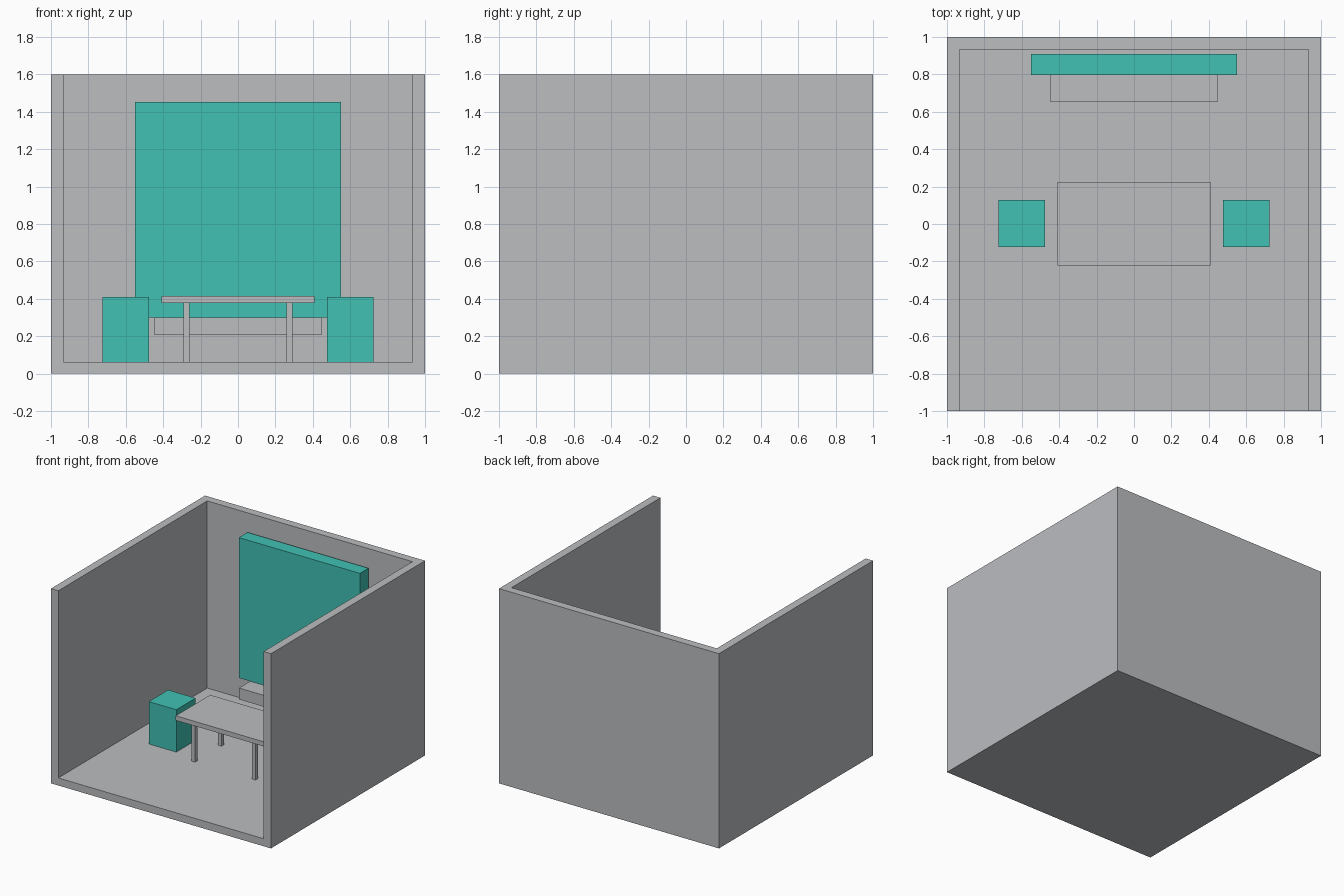
import bpy

default_cube = bpy.data.objects.get("Cube")
if default_cube:
    bpy.data.objects.remove(default_cube, do_unlink=True)


def material(name, colour):
    mat = bpy.data.materials.new(name)
    mat.use_nodes = True
    mat.diffuse_color = (*colour, 1)
    mat.node_tree.nodes["Principled BSDF"].inputs["Base Color"].default_value = (*colour, 1)
    return mat


grey = material("light_grey", (0.50, 0.51, 0.53))
teal = material("teal", (0.053, 0.533, 0.456))


def box(name, low, high, mat):
    """Axis-aligned box between two corners."""
    centre = [(a + b) / 2 for a, b in zip(low, high)]
    bpy.ops.mesh.primitive_cube_add(size=1, location=centre)
    obj = bpy.context.object
    obj.name = name
    obj.scale = [b - a for a, b in zip(low, high)]
    bpy.ops.object.transform_apply(location=False, rotation=False, scale=True)
    obj.data.materials.append(mat)
    return obj


FLOOR = 0.062
WALL = 0.933  # inner wall face

# Room shell: a block hollowed out, open at the front and top
room = box("room_shell", (-1, -1, 0), (1, 1, 1.6), grey)
hollow = box("room_hollow", (-WALL, -1.5, FLOOR), (WALL, WALL, 2), grey)
hollow.hide_render = True
cut = room.modifiers.new("hollow", 'BOOLEAN')
cut.operation = 'DIFFERENCE'
cut.solver = 'EXACT'
cut.object = hollow
bpy.context.view_layer.objects.active = room
bpy.ops.object.modifier_apply(modifier=cut.name)
bpy.data.objects.remove(hollow, do_unlink=True)

# Back display panel and the shelf below it
box("display_panel", (-0.55, 0.797, 0.3), (0.55, 0.909, 1.453), teal)
box("low_shelf", (-0.447, 0.652, 0.206), (0.447, 0.9, 0.3), grey)

# Table
box("table_top", (-0.41, -0.223, 0.378), (0.41, 0.225, 0.416), grey)
HALF = 0.0165  # half leg width
for side, x in (("right", -0.275), ("left", 0.275)):
    for end, y in (("front", -0.172), ("back", 0.172)):
        box(f"table_leg_{end}_{side}", (x - HALF, y - HALF, FLOOR),
            (x + HALF, y + HALF, 0.378), grey)

# Block stools at both ends of the table
for side, x in (("right", -0.6), ("left", 0.6)):
    box(f"stool_{side}", (x - 0.125, -0.123, FLOOR), (x + 0.125, 0.128, 0.41), teal)
